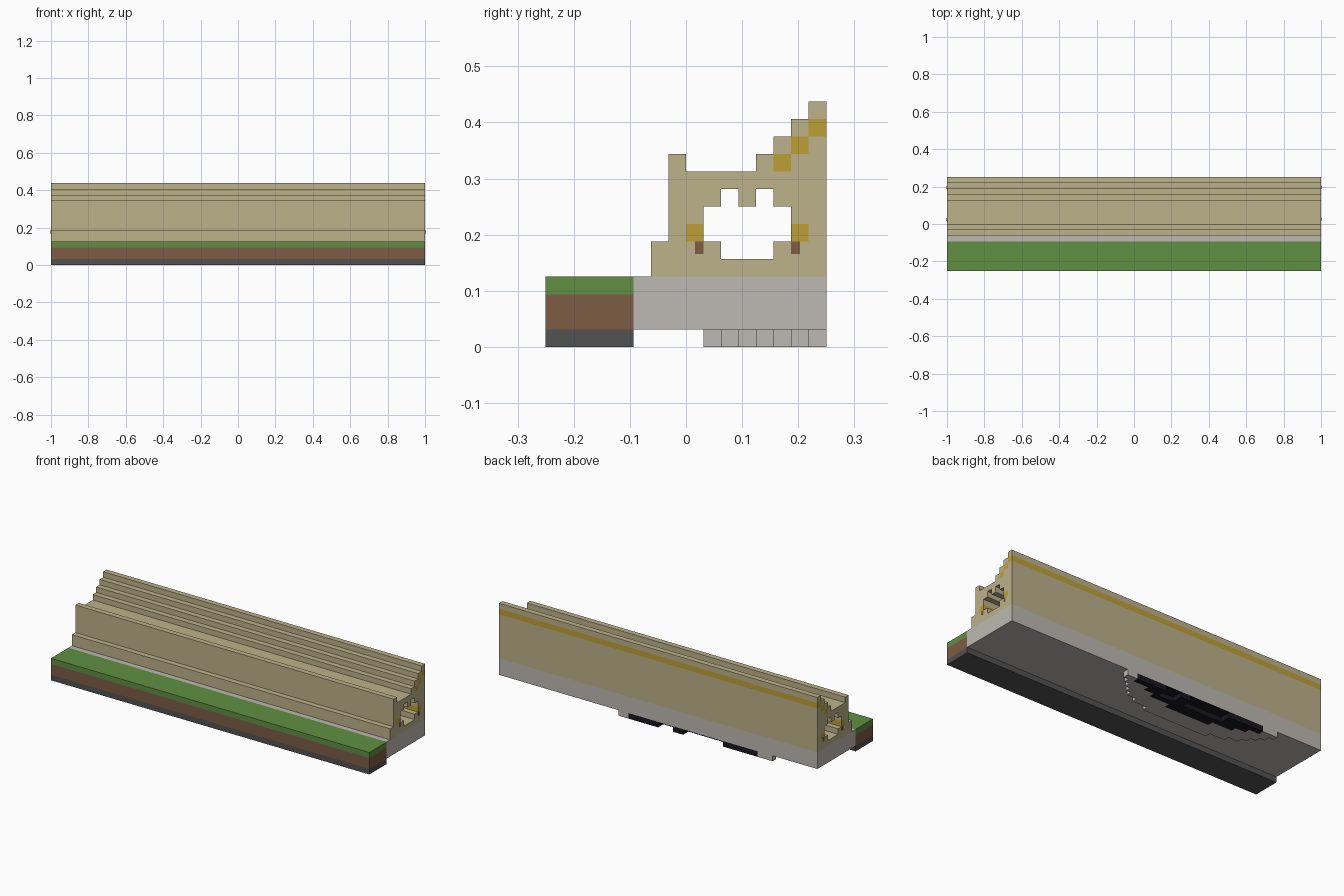
import bpy
import bmesh
from math import radians
from mathutils import Vector

if "Cube" in bpy.data.objects:
    bpy.data.objects.remove(bpy.data.objects["Cube"])

U = 1 / 32  # block size


def linear(c):
    c /= 255
    return c / 12.92 if c <= 0.04045 else ((c + 0.055) / 1.055) ** 2.4


def material(name, r, g, b):
    m = bpy.data.materials.new(name)
    m.use_nodes = True
    col = (linear(r), linear(g), linear(b), 1)
    m.diffuse_color = col
    bsdf = m.node_tree.nodes["Principled BSDF"]
    bsdf.inputs["Base Color"].default_value = col
    bsdf.inputs["Roughness"].default_value = 0.9
    return m


MATS = {
    "t": material("sandstone", 189, 178, 139),
    "o": material("gold", 190, 160, 55),
    "s": material("pale_stone", 190, 185, 178),
    "g": material("grass", 96, 144, 66),
    "b": material("earth", 125, 92, 70),
    "d": material("dark_rock", 82, 82, 82),
    "k": material("black_rock", 24, 24, 33),
}


def extrude_cells(name, cells, lo, hi, place):
    """Extrude coloured grid cells {(u, v): letter} from lo to hi along the third axis."""
    letters = sorted(set(cells.values()))
    mesh = bpy.data.meshes.new(name)
    bm = bmesh.new()

    def quad(points, letter):
        f = bm.faces.new([bm.verts.new(Vector(place(*p)) * U) for p in points])
        f.material_index = letters.index(letter)

    for (u, v), letter in cells.items():
        ring = [(u, v), (u + 1, v), (u + 1, v + 1), (u, v + 1)]
        quad([(a, b, hi) for a, b in ring], letter)
        quad([(a, b, lo) for a, b in reversed(ring)], letter)
        for i, (du, dv) in enumerate([(0, -1), (1, 0), (0, 1), (-1, 0)]):
            if (u + du, v + dv) not in cells:
                p, q = ring[i], ring[(i + 1) % 4]
                quad([(*p, lo), (*q, lo), (*q, hi), (*p, hi)], letter)
    bmesh.ops.remove_doubles(bm, verts=bm.verts, dist=U / 100)
    bmesh.ops.recalc_face_normals(bm, faces=bm.faces)
    bmesh.ops.dissolve_limit(bm, angle_limit=radians(1), verts=bm.verts,
                             edges=bm.edges, delimit={'MATERIAL'})
    bm.to_mesh(mesh)
    bm.free()
    for letter in letters:
        mesh.materials.append(MATS[letter])
    ob = bpy.data.objects.new(name, mesh)
    bpy.context.collection.objects.link(ob)
    return ob


# Cross-section from the front (left) to the back (right), top row first
SECTION = """
...............t
..............to
.............tot
.......t....tott
.......ttttttttt
.......ttt.t.ttt
.......tt.....tt
.......to.....ot
......tttt...ttt
......tttttttttt
gggggsssssssssss
bbbbbsssssssssss
bbbbbsssssssssss
ddddd...........
""".split()

cells = {(i - 8, len(SECTION) - 1 - r): ch
         for r, row in enumerate(SECTION) for i, ch in enumerate(row) if ch != "."}


def along_x(u, v, w):
    return (w, u, v)


for name, letters in (("stepped_wall", "to"), ("stone_base", "s"), ("ground_strip", "gbd")):
    part = {c: ch for c, ch in cells.items() if ch in letters}
    extrude_cells(name, part, -32, 32, along_x)

# Rounded rock bulge under the back edge, with a black seam
LENGTH, LEFT = 31, 8
insets = [0, 1, 2, 3, 4, 6, 9]
seam = {0: (2, 28), 1: (5, 26), 2: (7, 24), 3: (11, 20)}
bulge, hollow = {}, {}
for row, inset in enumerate(insets):
    first, last = seam.get(row, (0, 0))
    for a in range(inset, LENGTH - inset):
        key = (LEFT - 1 - a, 7 - row)
        if row < 2 and (8 <= a < 11 or 13 <= a < 21):
            hollow[key] = "k"
        else:
            bulge[key] = "k" if first <= a < last else "s"


def along_z(u, v, w):
    return (u, v, w)


extrude_cells("rock_bulge", bulge, 0, 1, along_z)
extrude_cells("seam_ceiling", hollow, 0.85, 1, along_z)

# Small earth patches on both ends, beside the tunnel floor
for side, x in (("right", -32), ("left", 32)):
    for spot, y in (("front", 0.5), ("back", 6)):
        extrude_cells(f"earth_patch_{spot}_{side}", {(0, 0): "b"}, x - 0.04, x + 0.04,
                      lambda u, v, w, y=y: (w, y + u * 0.5, 5.3 + v * 0.7))
